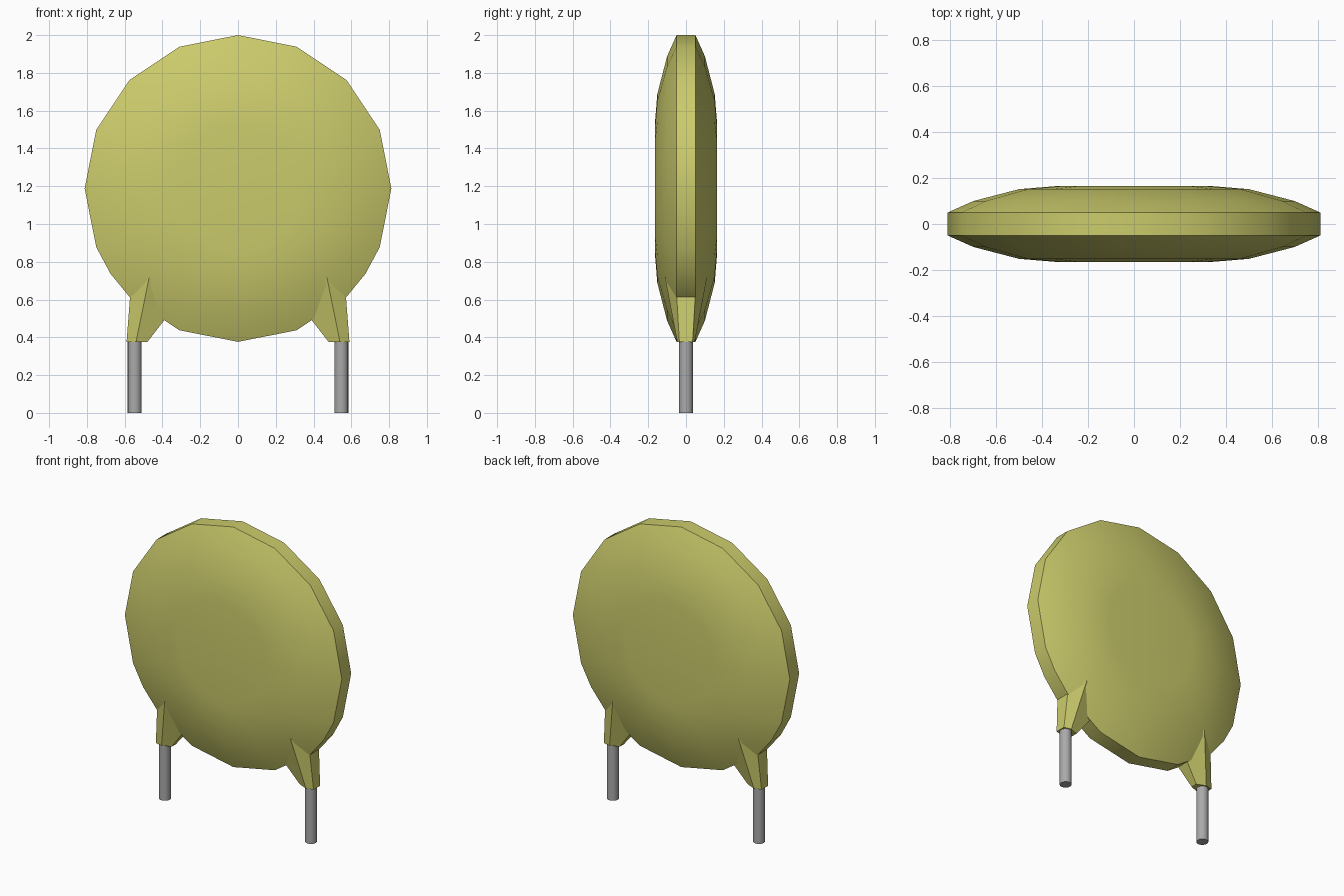
import bpy, bmesh, math

cube = bpy.data.objects.get("Cube")
if cube:
    bpy.data.objects.remove(cube, do_unlink=True)


def material(name, rgb, rough):
    m = bpy.data.materials.new(name)
    m.use_nodes = True
    m.diffuse_color = (*rgb, 1)
    bsdf = m.node_tree.nodes["Principled BSDF"]
    bsdf.inputs["Base Color"].default_value = (*rgb, 1)
    bsdf.inputs["Roughness"].default_value = rough
    return m


OLIVE = material("olive yellow coating", (0.60, 0.60, 0.15), 0.6)
GREY = material("lead grey", (0.40, 0.40, 0.40), 0.5)


def loft(name, rings, mat):
    """Skin a list of equal-length point rings and cap both ends."""
    bm = bmesh.new()
    loops = [[bm.verts.new(p) for p in ring] for ring in rings]
    n = len(loops[0])
    for a, b in zip(loops, loops[1:]):
        for i in range(n):
            j = (i + 1) % n
            bm.faces.new((a[i], a[j], b[j], b[i]))
    bm.faces.new(loops[0])
    bm.faces.new(loops[-1])
    bmesh.ops.recalc_face_normals(bm, faces=bm.faces)
    me = bpy.data.meshes.new(name)
    bm.to_mesh(me)
    bm.free()
    me.materials.append(mat)
    ob = bpy.data.objects.new(name, me)
    bpy.context.collection.objects.link(ob)
    bpy.ops.object.select_all(action='DESELECT')
    ob.select_set(True)
    bpy.context.view_layer.objects.active = ob
    bpy.ops.object.shade_smooth_by_angle(angle=math.radians(30))
    return ob


# Domed disc: sixteen sides, with one extra corner above each leg
CENTRE_Z = 1.188
angles = sorted([i * 22.5 for i in range(16)] + [213.75, 326.25])
half = [(0.34, 0.165), (0.50, 0.152), (0.70, 0.10), (0.812, 0.05)]
profile = [(r, -y) for r, y in half] + half[::-1]
loft("disc_body",
     [[(r * math.cos(math.radians(a)), y, CENTRE_Z + r * math.sin(math.radians(a)))
       for a in angles] for r, y in profile], OLIVE)

# Coated shoulders and wire leads, one pair per side
for side, s in (("left", 1), ("right", -1)):
    def ring(points):
        front = [(s * x, -y, z) for x, y, z in points]
        back = [(s * x, y, z) for x, y, z in reversed(points)]
        return front + back

    bottom = ring([(0.59, 0.035, 0.375), (0.54, 0.046, 0.375), (0.48, 0.022, 0.375)])
    top = ring([(0.57, 0.05, 0.635), (0.47, 0.112, 0.72), (0.36, 0.05, 0.53)])
    loft(side + "_shoulder", [bottom, top], OLIVE)

    lead = [[(s * 0.547 + 0.037 * math.cos(k * math.pi / 8),
              0.037 * math.sin(k * math.pi / 8), z) for k in range(16)]
            for z in (0.0, 0.40)]
    loft(side + "_lead", lead, GREY)
